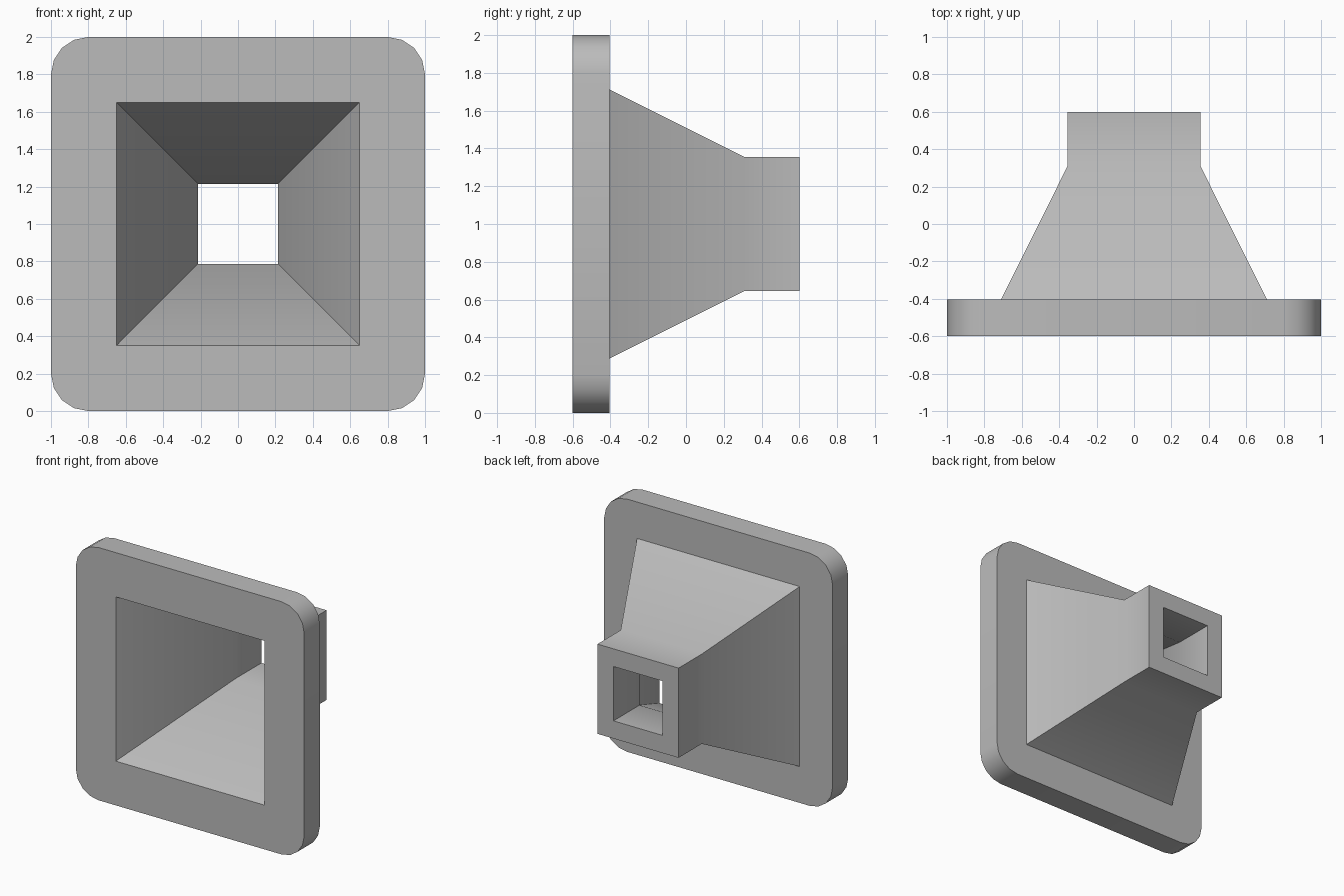
import bpy, bmesh, math

cube = bpy.data.objects.get("Cube")
if cube:
    bpy.data.objects.remove(cube, do_unlink=True)

grey = bpy.data.materials.new("plain grey")
grey.use_nodes = True
colour = (0.5, 0.5, 0.5, 1)
grey.diffuse_color = colour
grey.node_tree.nodes["Principled BSDF"].inputs["Base Color"].default_value = colour

CENTRE_Z = 1.0
bm = bmesh.new()


def ring(half, y, radius=0, segments=4):
    """Square loop facing y, with optional rounded corners; returns its edges."""
    verts = []
    for corner in range(4):
        start = corner * math.pi / 2
        mid = start + math.pi / 4
        reach = (half - radius) * math.sqrt(2)
        steps = segments if radius else 0
        for i in range(steps + 1):
            a = start + (math.pi / 2) * i / max(steps, 1)
            verts.append(bm.verts.new((reach * math.cos(mid) + radius * math.cos(a), y,
                                       CENTRE_Z + reach * math.sin(mid) + radius * math.sin(a))))
    n = len(verts)
    return [bm.edges.new((verts[i], verts[(i + 1) % n])) for i in range(n)]


def bridge(loops):
    for a, b in zip(loops, loops[1:]):
        bmesh.ops.bridge_loops(bm, edges=a + b)


# Rounded flange rim
rim = [ring(1, -0.6, 0.2), ring(1, -0.405, 0.2)]
# Outer funnel wall and spout
outer = [ring(0.712, -0.405), ring(0.355, 0.31), ring(0.355, 0.6)]
# Inner passage
inner = [ring(0.65, -0.6), ring(0.215, 0.275), ring(0.215, 0.6)]

for wall in (rim, outer, inner):
    bridge(wall)

# Flange front, flange back and spout end
for outline, hole in ((rim[0], inner[0]), (rim[1], outer[0]), (outer[2], inner[2])):
    bmesh.ops.triangle_fill(bm, edges=outline + hole, use_beauty=True)

bmesh.ops.recalc_face_normals(bm, faces=bm.faces[:])
mesh = bpy.data.meshes.new("flanged_funnel")
bm.to_mesh(mesh)
bm.free()
mesh.materials.append(grey)

funnel = bpy.data.objects.new("flanged_funnel", mesh)
bpy.context.collection.objects.link(funnel)
bpy.ops.object.select_all(action="DESELECT")
funnel.select_set(True)
bpy.context.view_layer.objects.active = funnel
bpy.ops.object.shade_smooth_by_angle(angle=math.radians(30))
